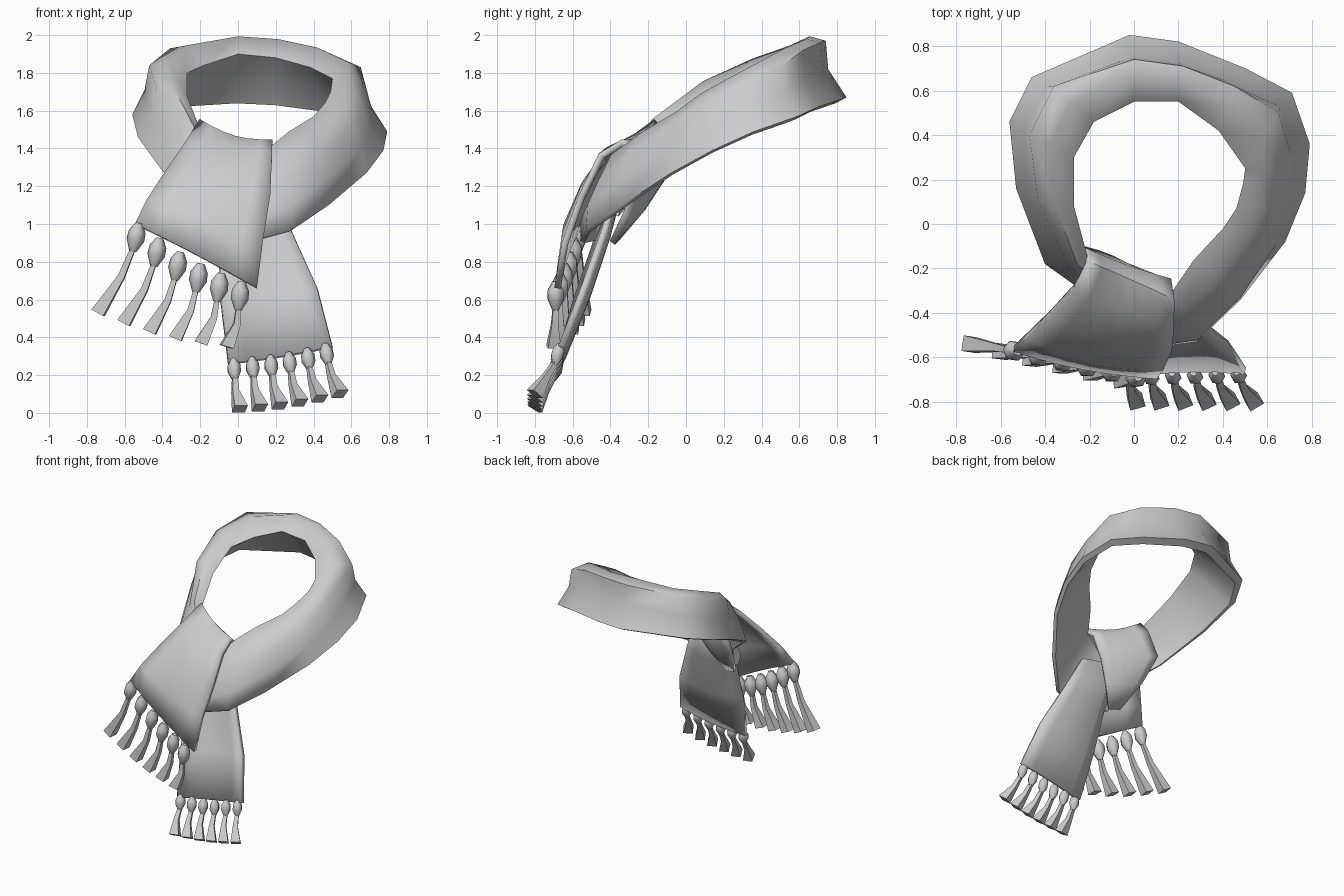
import bpy, bmesh, math
from mathutils import Vector

cube = bpy.data.objects.get("Cube")
if cube:
    bpy.data.objects.remove(cube, do_unlink=True)

wool = bpy.data.materials.new("pale_grey_wool")
wool.use_nodes = True
wool.diffuse_color = (0.6, 0.6, 0.6, 1)
wool.node_tree.nodes["Principled BSDF"].inputs["Base Color"].default_value = (0.6, 0.6, 0.6, 1)


def finish(name, bm, angle, thickness=0):
    """Turn a bmesh into a shaded object, optionally thickened like cloth."""
    bmesh.ops.recalc_face_normals(bm, faces=bm.faces)
    mesh = bpy.data.meshes.new(name)
    bm.to_mesh(mesh)
    bm.free()
    mesh.materials.append(wool)
    obj = bpy.data.objects.new(name, mesh)
    bpy.context.collection.objects.link(obj)
    if thickness:
        solid = obj.modifiers.new("cloth_thickness", 'SOLIDIFY')
        solid.thickness = thickness
        solid.offset = 0
    bpy.ops.object.select_all(action='DESELECT')
    obj.select_set(True)
    bpy.context.view_layer.objects.active = obj
    bpy.ops.object.shade_smooth_by_angle(angle=math.radians(angle))


def loft(bm, rows, closed):
    """Bridge rows of points; closed rows become capped tubes."""
    rings = [[bm.verts.new(p) for p in row] for row in rows]
    count = len(rings[0])
    for a, b in zip(rings, rings[1:]):
        for i in range(count if closed else count - 1):
            j = (i + 1) % count
            bm.faces.new((a[i], a[j], b[j], b[i]))
    if closed:
        bm.faces.new(rings[0][::-1])
        bm.faces.new(rings[-1])


# Neck loop: inner rim, upper ridge and lower hem, from right front round the back
inner_rim = [(-.1, -.28, 1.26), (-.2, -.18, 1.5), (-.27, .08, 1.68), (-.27, .3, 1.8),
             (-.18, .46, 1.84), (0, .55, 1.9), (.2, .55, 1.88), (.38, .42, 1.83),
             (.5, .25, 1.77), (.49, .18, 1.7), (.46, .07, 1.64), (.4, -.02, 1.57),
             (.27, -.16, 1.49), (.16, -.32, 1.4), (.02, -.37, 1.32), (-.12, -.36, 1.2)]
ridge = [(-.14, -.32, 1.24), (-.3, -.18, 1.5), (-.43, .1, 1.72), (-.47, .4, 1.84),
         (-.36, .62, 1.93), (0, .74, 1.97), (.22, .71, 1.96), (.45, .62, 1.92),
         (.65, .5, 1.83), (.66, .26, 1.73), (.65, .08, 1.63), (.61, -.07, 1.52),
         (.45, -.3, 1.38), (.28, -.46, 1.24), (.05, -.5, 1.13), (-.16, -.42, 1.08)]
hem = [(-.12, -.38, 1.05), (-.4, -.18, 1.28), (-.53, .16, 1.46), (-.56, .46, 1.58),
       (-.46, .66, 1.64), (-.02, .85, 1.67), (.2, .82, 1.66), (.5, .7, 1.62),
       (.71, .59, 1.57), (.79, .36, 1.49), (.77, .14, 1.39), (.68, -.08, 1.27),
       (.48, -.34, 1.1), (.28, -.53, .97), (.05, -.56, .91), (-.14, -.46, .93)]
sections = []
for rim, top, low in zip(inner_rim, ridge, hem):
    rim, top, low = Vector(rim), Vector(top), Vector(low)
    out = Vector((low.x - .1, low.y - .1, 0)).normalized()
    back = max(low.y, 0)
    crest = rim.lerp(top, .55) + Vector((0, 0, .055))
    middle = top.lerp(low, .5) - out * .05 * low.y
    under = low - out * (.025 + .04 * back) - Vector((0, 0, .01 + .025 * back))
    lining = rim.lerp(under, .5) + out * .025
    sections.append([rim, crest, top, middle, low, under, lining])
bm = bmesh.new()
loft(bm, sections, True)
finish("neck_loop", bm, 68)


def panel(name, edges, columns=6):
    """Cloth strip between pairs of side points, each row bowed outward by its bulge."""
    rows = []
    for k, (a, b, bulge) in enumerate(edges):
        a, b = Vector(a), Vector(b)
        before, after = edges[max(k - 1, 0)], edges[min(k + 1, len(edges) - 1)]
        along = Vector(after[0]) + Vector(after[1]) - Vector(before[0]) - Vector(before[1])
        normal = along.cross(b - a).normalized()
        rows.append([a.lerp(b, i / columns)
                     + normal * bulge * math.sin(math.pi * i / columns)
                     for i in range(columns + 1)])
    bm = bmesh.new()
    loft(bm, rows, False)
    finish(name, bm, 60, .035)


# Front flap: rises behind the knot, folds over it and falls forward
panel("front_flap", [
    ((-.17, -.37, .92), (-.09, -.39, .9), 0),
    ((-.25, -.22, 1.1), (0, -.32, 1.05), .02),
    ((-.3, -.1, 1.28), (.08, -.27, 1.2), .03),
    ((-.23, -.12, 1.46), (.16, -.26, 1.36), -.01),
    ((-.21, -.17, 1.54), (.18, -.34, 1.43), -.035),
    ((-.27, -.28, 1.43), (.18, -.45, 1.36), .02),
    ((-.38, -.4, 1.27), (.17, -.55, 1.15), .05),
    ((-.48, -.5, 1.12), (.13, -.64, .9), .05),
    ((-.54, -.56, 1), (.1, -.68, .66), .02)])

# Hanging tail: comes out below the loop and drops to the left
panel("hanging_tail", [
    ((-.12, -.33, 1.25), (.18, -.36, 1.2), 0),
    ((-.1, -.47, .92), (.28, -.43, .97), -.035),
    ((-.09, -.58, .6), (.42, -.54, .66), -.04),
    ((-.05, -.68, .26), (.5, -.66, .35), -.02)])


def tube(bm, start, end, profile, sides, bow=0):
    """Turned shape along a line bowed in x; profile holds (fraction, radius) pairs."""
    turn = (end - start).to_track_quat('Z', 'Y')
    rows = []
    for f, r in profile:
        centre = start.lerp(end, f) + Vector((bow * math.sin(math.pi * f), 0, 0))
        angles = [math.tau * (i + .5) / sides for i in range(sides)]
        rows.append([centre + turn @ Vector((r * math.cos(t), r * math.sin(t), 0))
                     for t in angles])
    loft(bm, rows, True)


def fringe(name, knots, tips, sag, bow, size, count=6):
    """Row of tassels, each a knot with a flared strand."""
    beads, strands = bmesh.new(), bmesh.new()
    for i in range(count):
        f = i / (count - 1)
        drop = Vector((0, 0, sag * math.sin(math.pi * f)))
        knot = Vector(knots[0]).lerp(Vector(knots[1]), f) - drop
        tip = Vector(tips[0]).lerp(Vector(tips[1]), f) - drop
        way = (tip - knot).normalized()
        hang = (way - Vector((0, 0, 1))).normalized() * size * 1.6
        tube(beads, knot - hang, knot + hang,
             [(0, size * .4), (.3, size * .95), (.6, size), (1, size * .4)], 6)
        tube(strands, knot + hang * .7, tip, [(0, .018), (.45, .025), (1, .05)], 4, bow)
    finish(name + "_knots", beads, 60)
    finish(name + "_strands", strands, 40)


fringe("flap_fringe", [(-.54, -.57, .93), (.01, -.69, .62)],
       [(-.74, -.54, .53), (-.06, -.7, .35)], .03, .02, .048)
fringe("tail_fringe", [(-.02, -.69, .23), (.47, -.68, .31)],
       [(.01, -.8, .02), (.54, -.8, .1)], .015, -.01, .037)
